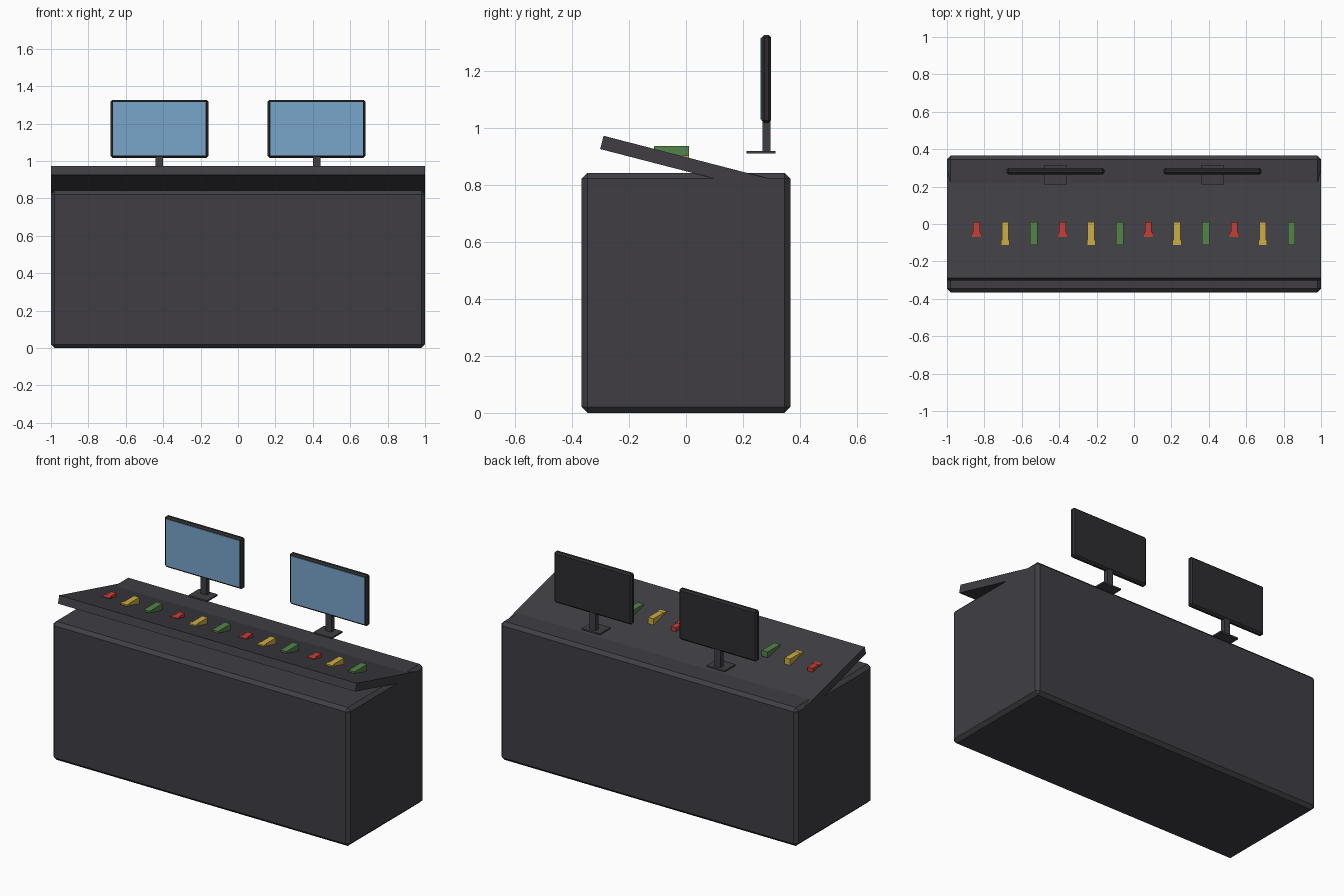
import bpy, math

if "Cube" in bpy.data.objects:
    bpy.data.objects.remove(bpy.data.objects["Cube"])


def material(name, rgb):
    m = bpy.data.materials.new(name)
    m.diffuse_color = (*rgb, 1)
    m.use_nodes = True
    m.node_tree.nodes["Principled BSDF"].inputs["Base Color"].default_value = m.diffuse_color
    return m


CHARCOAL = material("charcoal", (0.05, 0.048, 0.057))
BLACK = material("soft black", (0.027, 0.027, 0.030))
BLUE = material("screen blue", (0.19, 0.38, 0.60))
RED = material("red", (0.55, 0.05, 0.04))
YELLOW = material("yellow", (0.62, 0.42, 0.06))
GREEN = material("green", (0.09, 0.23, 0.07))


def box(name, x, y, z, mat, bevel=0, segments=1):
    """Box from (min, max) ranges on each axis, optionally chamfered."""
    ranges = (x, y, z)
    bpy.ops.mesh.primitive_cube_add(size=1, location=[(a + b) / 2 for a, b in ranges])
    ob = bpy.context.object
    ob.name = name
    ob.scale = [b - a for a, b in ranges]
    bpy.ops.object.transform_apply(location=False, rotation=False, scale=True)
    ob.data.materials.append(mat)
    if bevel:
        mod = ob.modifiers.new("chamfer", "BEVEL")
        mod.width = bevel
        mod.segments = segments
    return ob


# Desk body
box("desk_body", (-1, 1), (-0.366, 0.366), (0, 0.842), CHARCOAL, 0.02)

# Sloped control panel, raised at the front and sunk into the desk at the back
panel = box("control_panel", (-1, 1), (-0.305, 0.305), (0.849, 0.897), CHARCOAL)
panel.rotation_euler.x = -math.radians(14.5)

# Monitors with stands
for side, cx in (("left", -0.42), ("right", 0.42)):
    box(f"{side}_monitor_base", (cx - 0.062, cx + 0.062), (0.212, 0.315), (0.91, 0.92), CHARCOAL)
    box(f"{side}_monitor_neck", (cx - 0.02, cx + 0.02), (0.268, 0.297), (0.92, 1.03), CHARCOAL)
    box(f"{side}_monitor_case", (cx - 0.262, cx + 0.262), (0.265, 0.299), (1.017, 1.327),
        BLACK, 0.01)
    box(f"{side}_monitor_screen", (cx - 0.247, cx + 0.247), (0.261, 0.268), (1.03, 1.315), BLUE)

# Row of level controls: red, yellow, green repeating; red and yellow have wide front caps
styles = [
    ("red", RED, -0.07, 0.919, 0.018, 0.024),
    ("yellow", YELLOW, -0.112, 0.934, 0.018, 0.023),
    ("green", GREEN, -0.113, 0.937, 0.02, 0),
]
for i in range(12):
    colour, mat, front, top, half, cap = styles[i % 3]
    cx = -0.842 + i * 0.1531
    bottom = 0.902 if colour == "green" else 0.88
    box(f"{colour}_control_{i}", (cx - half, cx + half), (front + 0.002, 0.01), (bottom, top), mat)
    if cap:
        box(f"{colour}_control_cap_{i}", (cx - cap, cx + cap), (front, front + 0.026),
            (0.88, top + 0.001), mat)
